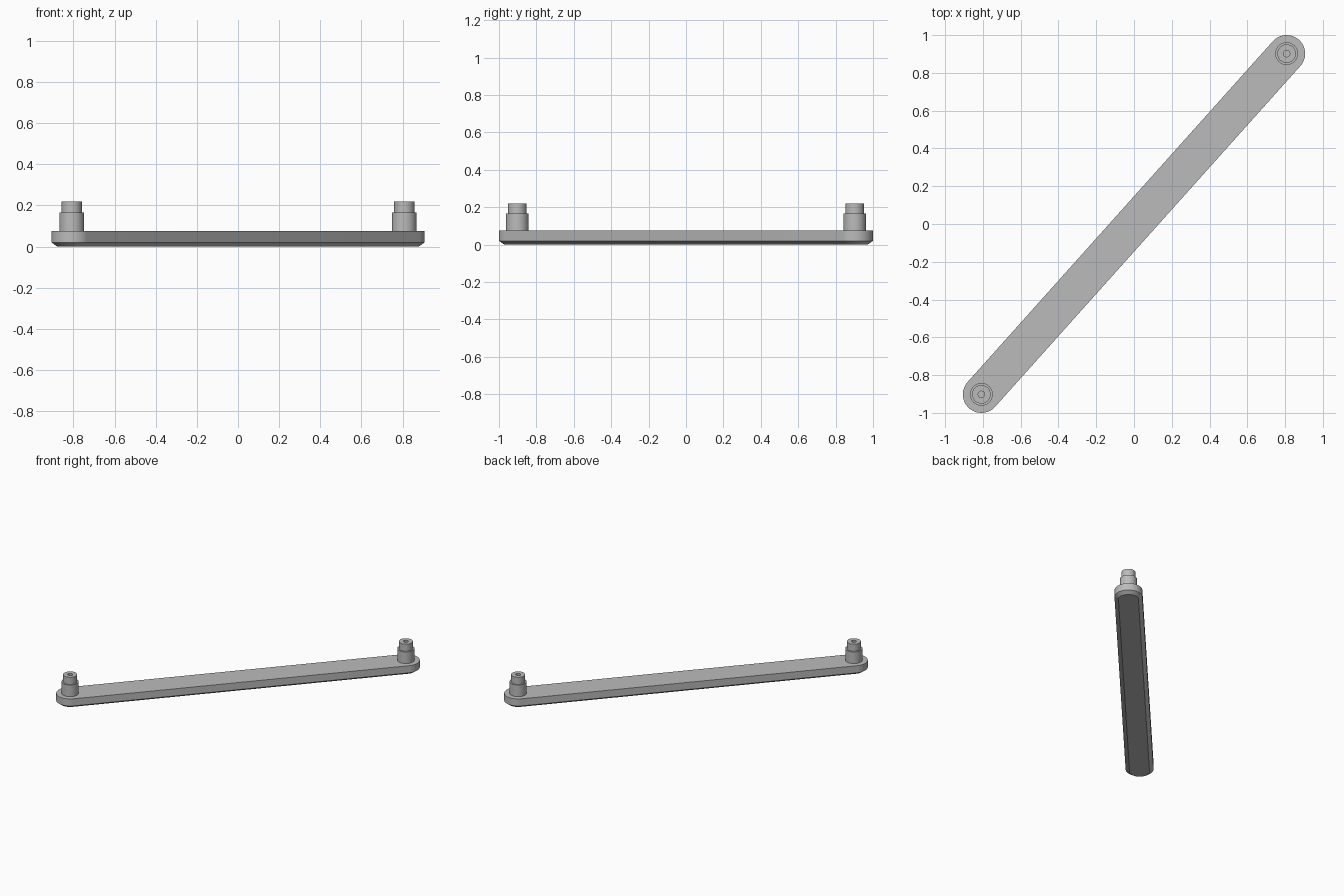
import bpy, bmesh, math

if "Cube" in bpy.data.objects:
    bpy.data.objects.remove(bpy.data.objects["Cube"])

END = (0.808, 0.902)        # centre of the rounded end and its pin
R = 0.098                   # half width of the bar
ANGLE = math.atan2(END[1], END[0])

grey = bpy.data.materials.new("plain_grey")
grey.diffuse_color = (0.5, 0.5, 0.5, 1)
grey.use_nodes = True
grey.node_tree.nodes["Principled BSDF"].inputs["Base Color"].default_value = grey.diffuse_color


def finish(name, bm):
    bmesh.ops.recalc_face_normals(bm, faces=bm.faces)
    mesh = bpy.data.meshes.new(name)
    bm.to_mesh(mesh)
    bm.free()
    mesh.materials.append(grey)
    obj = bpy.data.objects.new(name, mesh)
    bpy.context.collection.objects.link(obj)
    bpy.context.view_layer.objects.active = obj
    obj.select_set(True)
    bpy.ops.object.shade_smooth_by_angle(angle=math.radians(30))
    obj.select_set(False)
    return obj


def slot_ring(bm, r, z, n=32):
    """Stadium outline running between both pin centres."""
    ring = []
    for side in (1, -1):
        start = ANGLE - math.pi / 2 + (0 if side == 1 else math.pi)
        for i in range(n + 1):
            a = start + math.pi * i / n
            ring.append(bm.verts.new((side * END[0] + r * math.cos(a),
                                      side * END[1] + r * math.sin(a), z)))
    return ring


def circle_ring(bm, x, y, r, z, n=48):
    return [bm.verts.new((x + r * math.cos(2 * math.pi * i / n),
                          y + r * math.sin(2 * math.pi * i / n), z)) for i in range(n)]


def skin(bm, rings):
    for a, b in zip(rings, rings[1:]):
        for i in range(len(a)):
            j = (i + 1) % len(a)
            bm.faces.new((a[i], a[j], b[j], b[i]))
    bm.faces.new(rings[0])
    bm.faces.new(rings[-1])


# Bar with rounded ends and a chamfered underside
bm = bmesh.new()
skin(bm, [slot_ring(bm, r, z) for r, z in ((R - 0.028, 0), (R, 0.02), (R, 0.075))])
finish("bar", bm)

# Stepped pins with a small blind hole in the top
PIN = ((0.06, 0.07), (0.06, 0.165), (0.049, 0.165), (0.049, 0.22), (0.017, 0.22), (0.017, 0.13))
for name, s in (("back_pin", 1), ("front_pin", -1)):
    bm = bmesh.new()
    skin(bm, [circle_ring(bm, s * END[0], s * END[1], r, z) for r, z in PIN])
    finish(name, bm)
